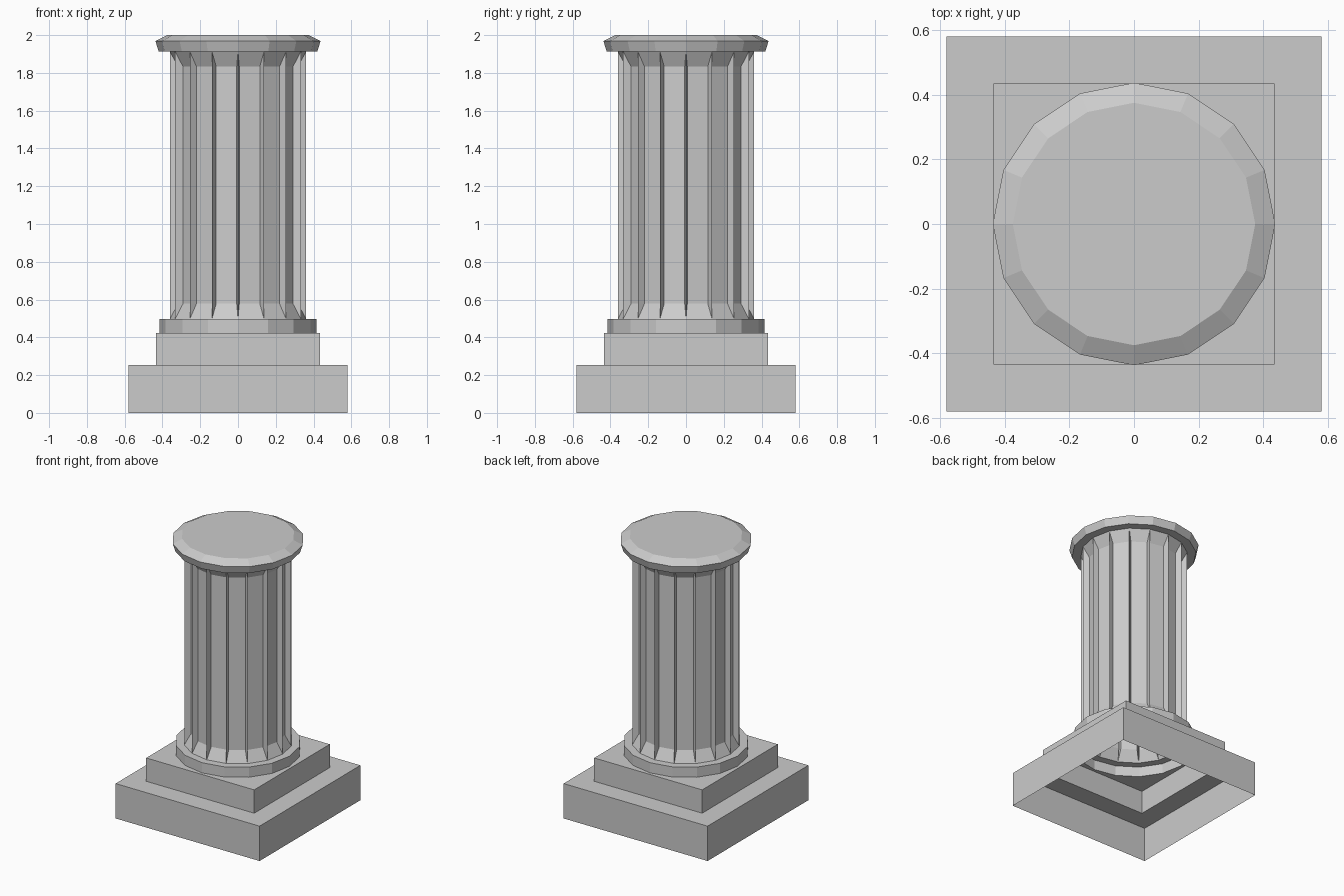
import bpy
import math
from mathutils import Vector

if "Cube" in bpy.data.objects:
    bpy.data.objects.remove(bpy.data.objects["Cube"])

N = 16


def ring(r, z):
    # 16-sided ring with a vertex on the x axis
    return [Vector((r * math.cos(math.tau * i / N), r * math.sin(math.tau * i / N), z)) for i in range(N)]


def square(h, z):
    # the same 16 directions projected onto a square of half-width h
    return [Vector((p.x, p.y, 0)) * (h / max(abs(p.x), abs(p.y))) + Vector((0, 0, z)) for p in ring(1, 0)]


def make(name, verts, faces):
    me = bpy.data.meshes.new(name)
    me.from_pydata([tuple(v) for v in verts], [], faces)
    me.update()
    ob = bpy.data.objects.new(name, me)
    bpy.context.collection.objects.link(ob)
    return ob


def loft(name, rings, cap_top=False):
    verts = [p for r in rings for p in r]
    faces = []
    for k in range(len(rings) - 1):
        for i in range(N):
            j = (i + 1) % N
            faces.append((k * N + i, k * N + j, (k + 1) * N + j, (k + 1) * N + i))
    if cap_top:
        faces.append(tuple(range((len(rings) - 1) * N, len(rings) * N)))
    return make(name, verts, faces)


R, Z0, Z1 = 0.36, 0.498, 1.913

# Hollow base, open below: plinth, square step, round collar
loft("stepped_base", [
    square(0.58, 0), square(0.58, 0.254),
    square(0.435, 0.254), square(0.435, 0.424),
    ring(0.415, 0.424), ring(0.415, Z0), ring(R, Z0)])

# Shaft: every side is inset and pushed inward to form a flute
side, depth, end = 0.015, 0.04, 0.08
low, high = ring(R, Z0), ring(R, Z1)
verts, faces = [], []
for i in range(N):
    j = (i + 1) % N
    along = (low[j] - low[i]).normalized() * side
    inward = -(low[i] + low[j])
    inward.z = 0
    inward = inward.normalized() * depth
    up = Vector((0, 0, end))
    outer = [low[i], low[j], high[j], high[i]]
    inner = [low[i] + along + inward + up, low[j] - along + inward + up,
             high[j] - along + inward - up, high[i] + along + inward - up]
    b = len(verts)
    verts += outer + inner
    faces.append((b + 4, b + 5, b + 6, b + 7))
    for k in range(4):
        m = (k + 1) % 4
        faces.append((b + k, b + m, b + 4 + m, b + 4 + k))
make("fluted_shaft", verts, faces)

# Capital with chamfered rim
loft("capital", [ring(R, Z1), ring(0.42, Z1), ring(0.437, 1.968), ring(0.375, 2.0)], True)
